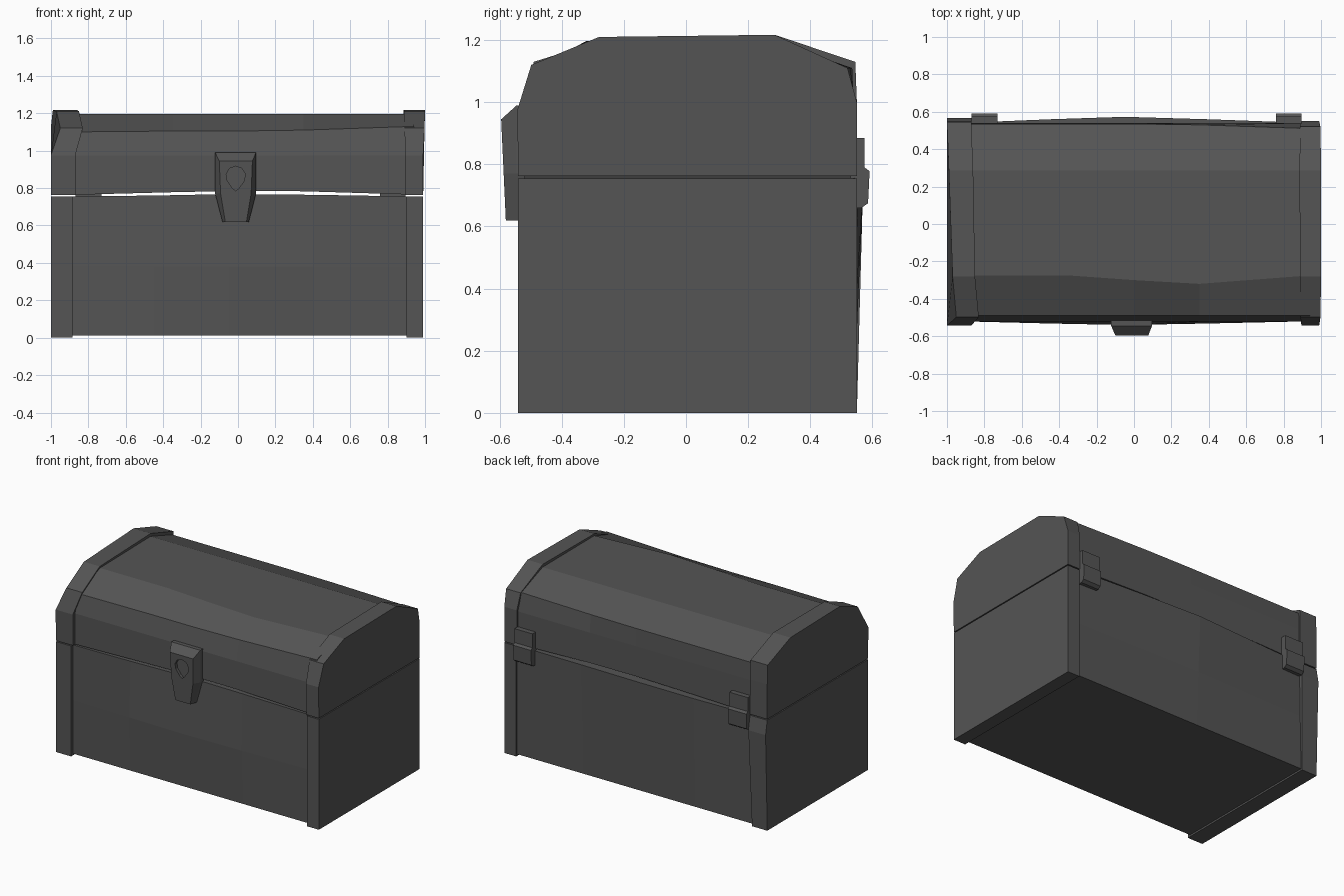
import bpy, bmesh, math

grey = bpy.data.materials.new("dark_grey")
grey.diffuse_color = (0.09, 0.09, 0.09, 1)


def loft(name, sections):
    """Closed solid through equal-length rings of 3D points."""
    bm = bmesh.new()
    rings = [[bm.verts.new(p) for p in s] for s in sections]
    n = len(rings[0])
    for a, b in zip(rings, rings[1:]):
        for i in range(n):
            j = (i + 1) % n
            bm.faces.new((a[i], a[j], b[j], b[i]))
    bm.faces.new(rings[0])
    bm.faces.new(rings[-1])
    bmesh.ops.recalc_face_normals(bm, faces=bm.faces)
    me = bpy.data.meshes.new(name)
    bm.to_mesh(me)
    bm.free()
    me.materials.append(grey)
    ob = bpy.data.objects.new(name, me)
    bpy.context.collection.objects.link(ob)
    return ob


def band(name, profile, outer, inner):
    """Side band: a (y, z) profile with its own outer and inner x per point."""
    loft(name, [[(x, y, z) for x, (y, z) in zip(xs, profile)]
                for xs in (outer, inner)])


# Lower box: slightly bowed centre panel between two end bands
def box_section(x, bow, top):
    return [(x, -0.52, 0.012), (x, -0.52 - 0.02 * bow, 0.38), (x, -0.52, top),
            (x, 0.54 + 0.033 * bow, top), (x, 0.54 + 0.015 * bow, 0.38),
            (x, 0.54, 0.012)]


loft("box_panel", [box_section(*s) for s in
                   [(-0.93, 0, 0.755), (-0.45, 0.6, 0.76), (-0.05, 1, 0.768),
                    (0.4, 0.6, 0.764), (0.94, 0, 0.755)]])
band("box_band_left",
     [(-0.54, 0), (-0.54, 0.755), (0.55, 0.755), (0.568, 0.66), (0.55, 0)],
     [-1] * 5, [-0.885, -0.885, -0.87, -0.87, -0.885])
band("box_band_right",
     [(-0.54, 0), (-0.54, 0.755), (0.55, 0.755), (0.55, 0)],
     [0.99] * 4, [0.9] * 4)


# Lid: faceted arch, slightly irregular along its length
def lid_section(x, bottom, front_y, front_z, back_y):
    return [(x, -0.52, bottom), (x, -0.52, 0.975), (x, -0.49, front_z),
            (x, front_y, 1.197), (x, 0.285, 1.197), (x, back_y, 1.11),
            (x, 0.54, 0.99), (x, 0.54, bottom)]


loft("lid_panel", [lid_section(*s) for s in
                   [(-0.92, 0.763, -0.275, 1.10, 0.535),
                    (-0.35, 0.778, -0.275, 1.105, 0.535),
                    (0.0, 0.785, -0.30, 1.105, 0.535),
                    (0.35, 0.783, -0.32, 1.11, 0.53),
                    (0.94, 0.765, -0.275, 1.13, 0.51)]])
arch = [(-0.54, 0.762), (-0.543, 0.975), (-0.498, 1.12), (-0.28, 1.21),
        (0.285, 1.217)]
band("lid_band_left", arch + [(0.545, 1.13), (0.55, 1.0), (0.55, 0.762)],
     [-1, -1, -0.95, -0.97, -0.99, -1, -1, -1],
     [-0.87, -0.87, -0.83, -0.85, -0.86, -0.87, -0.87, -0.87])
band("lid_band_right", arch + [(0.52, 1.11), (0.55, 1.0), (0.55, 0.762)],
     [0.99, 0.99, 0.997, 1, 1, 0.997, 0.99, 0.99],
     [0.895, 0.895, 0.89, 0.888, 0.885, 0.888, 0.895, 0.895])

# Back hinges: thin leaf on the lid, thicker knuckle over the seam
for side, x0, x1 in (("left", -0.87, -0.73), ("right", 0.76, 0.895)):
    leaf = [(0.53, 0.77), (0.53, 0.885), (0.575, 0.885), (0.575, 0.77)]
    knuckle = [(0.53, 0.66), (0.53, 0.79), (0.575, 0.79), (0.591, 0.778),
               (0.586, 0.675), (0.565, 0.66)]
    band("hinge_leaf_" + side, leaf, [x0] * 4, [x1] * 4)
    band("hinge_knuckle_" + side, knuckle, [x0] * 6, [x1] * 6)

# Front clasp: tapered plate with chamfered top and sides
back = [(-0.122, 0.99), (0.096, 0.99), (0.096, 0.77), (0.058, 0.62),
        (-0.083, 0.62), (-0.122, 0.77)]
front = [(-0.1, 0.945), (0.077, 0.945), (0.07, 0.77), (0.045, 0.62),
         (-0.068, 0.62), (-0.093, 0.77)]
clasp = loft("clasp", [[(x, -0.51, z) for x, z in back],
                       [(x, -0.545, z) for x, z in back],
                       [(x, -0.58 - 0.046 * (z - 0.62), z) for x, z in front]])

# Keyhole recess: round head with a tapered tail
hole = [(-0.012 + 0.052 * math.cos(a), 0.865 + 0.052 * math.sin(a))
        for a in (math.radians(-30 + 40 * i) for i in range(7))]
hole += [(-0.03, 0.8), (-0.012, 0.785), (0.006, 0.8)]
cutter = loft("keyhole_cutter", [[(x, y, z) for x, z in hole]
                                 for y in (-0.57, -0.65)])
cutter.hide_render = True
cutter.hide_viewport = True
cut = clasp.modifiers.new("keyhole", 'BOOLEAN')
cut.operation = 'DIFFERENCE'
cut.solver = 'EXACT'
cut.object = cutter
